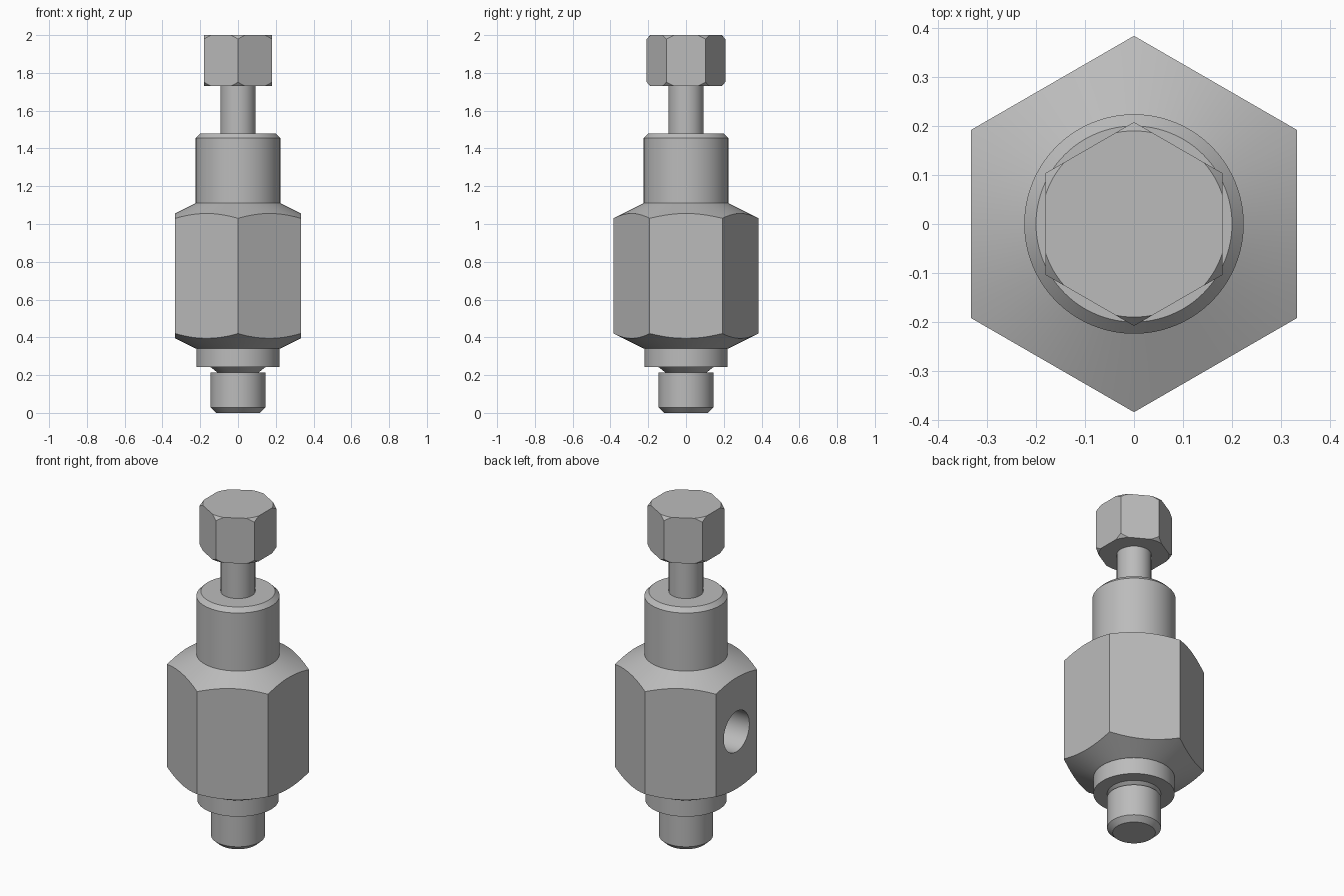
import bpy, bmesh
from math import pi, sin, cos, radians

default = bpy.data.objects.get("Cube")
if default:
    bpy.data.objects.remove(default, do_unlink=True)

# Single metal colour
steel = bpy.data.materials.new("steel grey")
colour = (0.5, 0.5, 0.5, 1.0)
steel.diffuse_color = colour
steel.use_nodes = True
steel.node_tree.nodes["Principled BSDF"].inputs["Base Color"].default_value = colour


def lathe(name, profile, sides=96):
    """Solid of revolution around z from (radius, height) pairs, bottom to top."""
    bm = bmesh.new()
    rings = []
    for r, z in profile:
        turn = [pi / 2 + 2 * pi * i / sides for i in range(sides)]
        rings.append([bm.verts.new((r * cos(a), r * sin(a), z)) for a in turn])
    for low, high in zip(rings, rings[1:]):
        for i in range(sides):
            j = (i + 1) % sides
            bm.faces.new((low[i], low[j], high[j], high[i]))
    bm.faces.new(rings[0][::-1])
    bm.faces.new(rings[-1])
    mesh = bpy.data.meshes.new(name)
    bm.to_mesh(mesh)
    bm.free()
    mesh.materials.append(steel)
    obj = bpy.data.objects.new(name, mesh)
    bpy.context.collection.objects.link(obj)
    return obj


def boolean(obj, tool, operation):
    """Apply a boolean and discard the tool."""
    mod = obj.modifiers.new(operation.title(), "BOOLEAN")
    mod.operation, mod.object, mod.solver = operation, tool, "EXACT"
    graph = bpy.context.evaluated_depsgraph_get()
    mesh = bpy.data.meshes.new_from_object(obj.evaluated_get(graph))
    obj.modifiers.clear()
    obj.data = mesh
    bpy.data.objects.remove(tool, do_unlink=True)


def chamfered_hex(name, corner, bottom, top, envelope):
    """Hexagonal prism with its corners turned down to a lathe envelope."""
    obj = lathe(name, [(corner, bottom), (corner, top)], 6)
    boolean(obj, lathe("envelope", envelope), "INTERSECT")
    return obj


# Main hexagonal body with conical shoulders and a side port
body = chamfered_hex("hex_body", 0.384, 0.3, 1.15, [
    (0.222, 0.34), (0.404, 0.43), (0.404, 1.02), (0.224, 1.11)])
port = lathe("port_cutter", [(0.12, 0), (0.12, 0.6)], 64)
port.rotation_euler.y = radians(-90)
port.location.z = 0.735
bpy.context.view_layer.update()
boolean(body, port, "DIFFERENCE")

# Hexagonal bolt head with lightly broken corners
head = chamfered_hex("bolt_head", 0.208, 1.73, 2.0, [
    (0.19, 1.73), (0.212, 1.756), (0.212, 1.974), (0.19, 2.0)])

# Turned parts along the axis
stem = lathe("bolt_stem", [(0.093, 1.4), (0.093, 1.74)])
sleeve = lathe("upper_sleeve", [(0.224, 1.05), (0.224, 1.455), (0.2, 1.48)])
shank = lathe("lower_shank", [
    (0.115, 0), (0.145, 0.028), (0.145, 0.215), (0.11, 0.215),
    (0.145, 0.242), (0.219, 0.242), (0.219, 0.4)])

# Smooth turned surfaces, crisp machined edges
bpy.ops.object.select_all(action="DESELECT")
for part in (body, head, stem, sleeve, shank):
    part.select_set(True)
bpy.context.view_layer.objects.active = body
bpy.ops.object.shade_smooth_by_angle(angle=radians(20))
